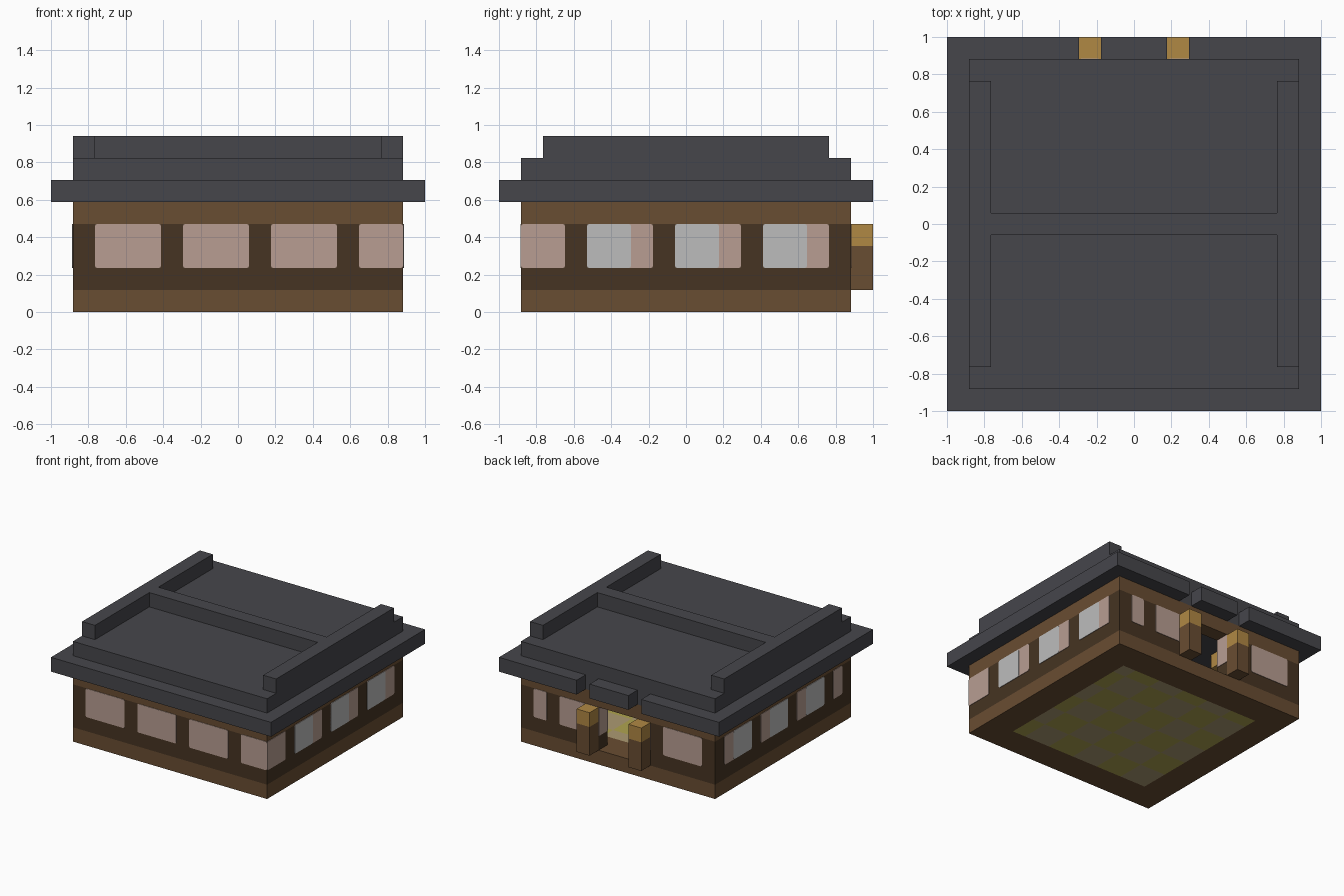
import bpy
import bmesh
from math import floor
from mathutils import Vector

cube = bpy.data.objects.get("Cube")
if cube:
    bpy.data.objects.remove(cube, do_unlink=True)

V = 2 / 17      # the building is laid out on a 17-unit grid
WALL = 7.5      # half width of the walls
EAVE = 8.5      # half width of the eaves


def material(name, r, g, b):
    rgb = [((c / 255 + 0.055) / 1.055) ** 2.4 for c in (r, g, b)]
    mat = bpy.data.materials.new(name)
    mat.use_nodes = True
    mat.diffuse_color = (*rgb, 1)
    bsdf = mat.node_tree.nodes["Principled BSDF"]
    bsdf.inputs["Base Color"].default_value = (*rgb, 1)
    bsdf.inputs["Roughness"].default_value = 0.9
    return mat


SLATE = material("slate", 70, 70, 75)
TIMBER = material("timber", 105, 77, 50)
DARK = material("dark_timber", 70, 52, 34)
PINK = material("pink_pane", 184, 158, 146)
GREY = material("grey_pane", 188, 188, 188)
GOLD = material("gold", 176, 136, 68)
YELLOW = material("yellow_mat", 175, 163, 80)
TAN = material("tan_mat", 172, 155, 115)


def finish(name, bm, *mats):
    bmesh.ops.recalc_face_normals(bm, faces=bm.faces)
    mesh = bpy.data.meshes.new(name)
    bm.to_mesh(mesh)
    bm.free()
    obj = bpy.data.objects.new(name, mesh)
    bpy.context.collection.objects.link(obj)
    for mat in mats:
        mesh.materials.append(mat)
    return obj


def prism(name, outline, z0, z1, mat):
    """Extrude a plan outline, given in grid units."""
    bm = bmesh.new()
    face = bm.faces.new([bm.verts.new((x * V, y * V, z0 * V)) for x, y in outline])
    new = bmesh.ops.extrude_face_region(bm, geom=[face])["geom"]
    verts = [g for g in new if isinstance(g, bmesh.types.BMVert)]
    bmesh.ops.translate(bm, verts=verts, vec=(0, 0, (z1 - z0) * V))
    return finish(name, bm, mat)


def box(name, x0, x1, y0, y1, z0, z1, mat):
    return prism(name, [(x0, y0), (x1, y0), (x1, y1), (x0, y1)], z0, z1, mat)


def pane(name, axis, depth, u0, u1, mat, thick=0.03, radius=0.012):
    """Thin plate with rounded corners, facing along x (0) or y (1)."""
    size, mid = [0, 0, 2 * V], [0, 0, 3 * V]
    size[axis], mid[axis] = 2 * thick * V, depth * V
    size[1 - axis], mid[1 - axis] = abs(u1 - u0) * V, (u0 + u1) / 2 * V
    bm = bmesh.new()
    bmesh.ops.create_cube(bm, size=1)
    bmesh.ops.scale(bm, verts=bm.verts, vec=size)
    bmesh.ops.translate(bm, verts=bm.verts, vec=mid)
    corners = [e for e in bm.edges
               if abs((e.verts[0].co - e.verts[1].co)[axis]) > thick * V]
    if radius:
        bmesh.ops.bevel(bm, geom=corners, offset=radius, segments=2,
                        profile=0.5, affect='EDGES')
    return finish(name, bm, mat)


# Base slab with a checkered mat let into its middle
bm = bmesh.new()
bmesh.ops.create_grid(bm, x_segments=15, y_segments=15, size=WALL * V)
new = bmesh.ops.extrude_face_region(bm, geom=bm.faces[:])["geom"]
bmesh.ops.translate(bm, verts=[g for g in new if isinstance(g, bmesh.types.BMVert)],
                    vec=(0, 0, V))
for f in bm.faces:
    c = f.calc_center_median() / V
    if max(abs(c.x), abs(c.y)) < 5.5:
        tile = floor((c.x + 5.5) / 2) + floor((c.y + 5.5) / 2)
        f.material_index = 1 if tile % 2 else 2
finish("base", bm, TIMBER, YELLOW, TAN)


# Wall ring, open at the back for the doorway
def ring(name, z0, z1, mat, gap):
    o, i = WALL, WALL - 1
    outline = [(gap, o), (o, o), (o, -o), (-o, -o), (-o, o), (-gap, o),
               (-gap, i), (-i, i), (-i, -i), (i, -i), (i, i), (gap, i)]
    return prism(name, outline, z0, z1, mat)


ring("wall", 1, 4, DARK, 1.5)
ring("wall_top_beam", 4, 5, TIMBER, 1.5)
box("door_lintel", -1.5, 1.5, WALL - 1, WALL, 4, 5, TIMBER)

# Window panes on both faces of each wall
front = [(-6.5, -3.5), (-2.5, 0.5), (1.5, 4.5), (5.5, 7.5)]
back = [(5.5, 6.5), (1.5, 4.5), (-2.5, -1.5), (-6.5, -3.5)]
side = [(-4.5, -1.5), (-0.5, 2.5), (3.5, 6.5)]
for depth in (WALL, WALL - 1):
    for u0, u1 in front:
        pane("front_window", 1, -depth, u0, u1, PINK)
    for u0, u1 in back:
        pane("back_window", 1, depth, u0, u1, PINK)
    for s, label in ((1, "right"), (-1, "left")):
        for u0, u1 in side:
            pane("side_window", 0, s * depth, u0, u1, PINK)
            pane("side_window_light", 0, s * depth, u0, u1 - 1, GREY, 0.04)
    pane("corner_window", 0, depth, -7.5, -5.5, PINK)
    pane("end_window", 0, -depth, -6.5, -5.5, PINK)
for s in (1, -1):
    pane("door_jamb", 0, s * 1.5, WALL - 1, WALL, PINK, radius=0)

# Door posts with gold caps
for s in (1, -1):
    x0, x1 = sorted((s * 1.5, s * 2.5))
    box("door_post", x0, x1, WALL, EAVE, 1, 3, TIMBER)
    box("door_post_cap", x0, x1, WALL, EAVE, 3, 4, GOLD)

# Ceiling lanterns
for x in (-4, 4):
    for y in (-4, 4):
        box("lantern", x - 0.5, x + 0.5, y - 0.5, y + 0.5, 4, 5, GOLD)

# Eaves, notched above the door posts
half = [(1.5, EAVE), (1.5, WALL), (2.5, WALL), (2.5, EAVE), (EAVE, EAVE), (EAVE, -EAVE)]
prism("eaves", half + [(-x, y) for x, y in reversed(half)], 5, 6, SLATE)

# Upper roof slab, side rails and ridge bar
box("roof_slab", -WALL, WALL, -WALL, WALL, 6, 7, SLATE)
for s in (1, -1):
    x0, x1 = sorted((s * 6.5, s * 7.5))
    box("roof_rail", x0, x1, -6.5, 6.5, 7, 8, SLATE)
box("roof_ridge_bar", -6.5, 6.5, -0.5, 0.5, 7, 8, SLATE)
